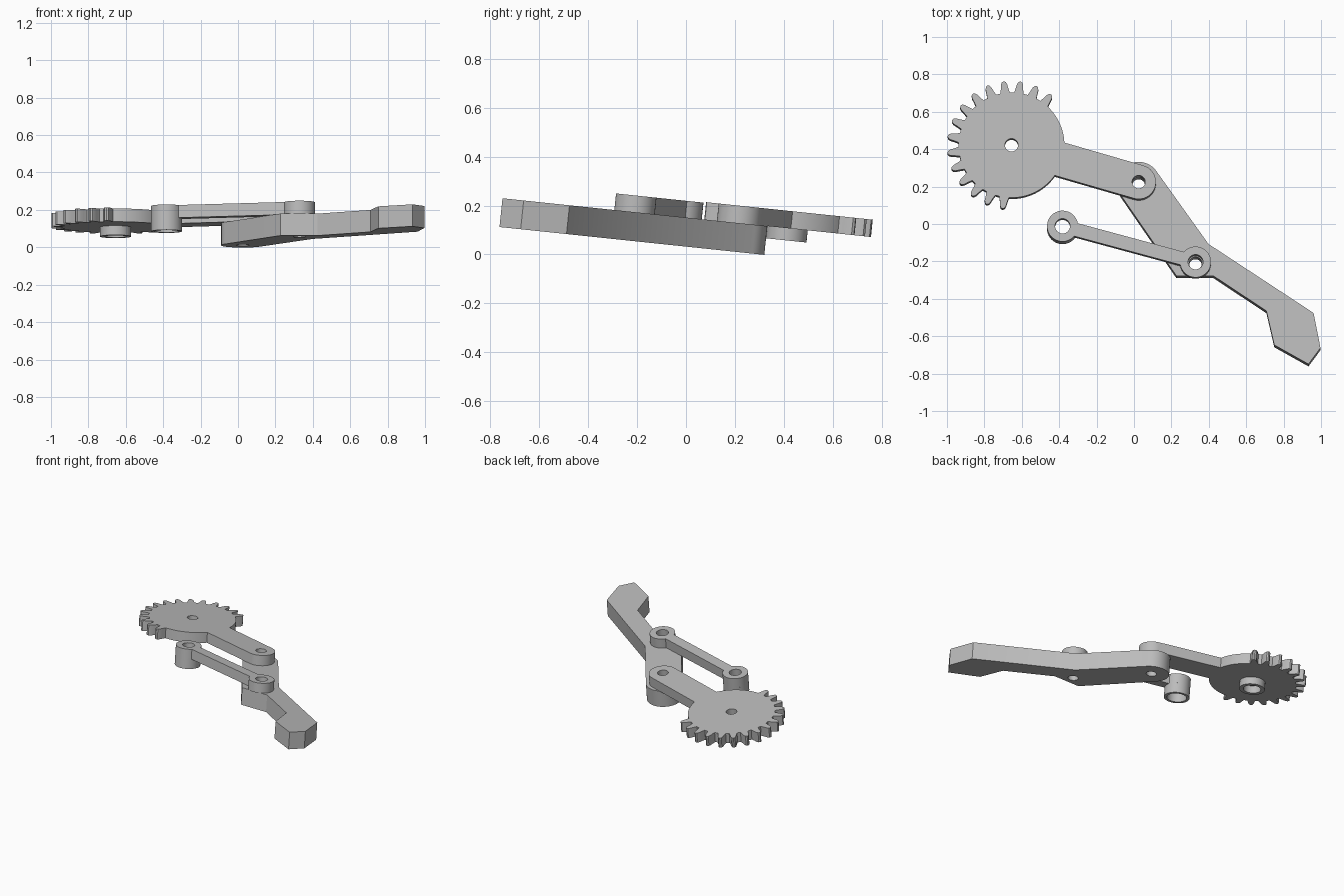
import bpy, bmesh, math
from mathutils import Matrix, Vector

if "Cube" in bpy.data.objects:
    bpy.data.objects.remove(bpy.data.objects["Cube"])

grey = bpy.data.materials.new("plain_grey")
grey.use_nodes = True
GREY = (0.5, 0.5, 0.5, 1)
grey.diffuse_color = GREY
grey.node_tree.nodes["Principled BSDF"].inputs["Base Color"].default_value = GREY

TILT = Matrix.Rotation(math.radians(-6), 4, 'X')


def arc(centre, radius, start, end, steps=32):
    """Points on an arc, angles in degrees."""
    angles = [math.radians(start + (end - start) * i / steps) for i in range(steps + 1)]
    return [(centre[0] + radius * math.cos(a), centre[1] + radius * math.sin(a)) for a in angles]


def circle(centre, radius):
    return arc(centre, radius, 0, 360, 40)[:-1]


def plate(name, loops, bottom, top):
    """Extrude an outline with holes into a solid plate."""
    curve = bpy.data.curves.new(name, 'CURVE')
    curve.dimensions = '2D'
    curve.fill_mode = 'BOTH'
    curve.extrude = (top - bottom) / 2
    for loop in loops:
        spline = curve.splines.new('POLY')
        spline.points.add(len(loop) - 1)
        for point, (x, y) in zip(spline.points, loop):
            point.co = (x, y, 0, 1)
        spline.use_cyclic_u = True
    obj = bpy.data.objects.new(name, curve)
    bpy.context.collection.objects.link(obj)
    bpy.ops.object.select_all(action='DESELECT')
    obj.select_set(True)
    bpy.context.view_layer.objects.active = obj
    bpy.ops.object.convert(target='MESH')
    obj = bpy.context.view_layer.objects.active
    bm = bmesh.new()
    bm.from_mesh(obj.data)
    bmesh.ops.remove_doubles(bm, verts=bm.verts, dist=0.0001)
    bmesh.ops.recalc_face_normals(bm, faces=bm.faces)
    bmesh.ops.translate(bm, verts=bm.verts, vec=(0, 0, (top + bottom) / 2))
    bm.transform(TILT)
    bm.to_mesh(obj.data)
    bm.free()
    obj.data.materials.clear()
    obj.data.materials.append(grey)
    bpy.ops.object.shade_smooth_by_angle(angle=math.radians(25))
    return obj


def heading(a, b):
    return math.degrees(math.atan2(b[1] - a[1], b[0] - a[0]))


# Pivot positions in the plane of the mechanism
gear_pivot = (-0.655, 0.401)
arm_pivot = (0.025, 0.203)
link_free = (-0.382, -0.034)
link_pivot = (0.329, -0.227)
LOW, MID, TOP = 0.032, 0.15, 0.221

# Finger: rounded pivot end, bent shank, pointed tip
finger = arc(arm_pivot, 0.115, 35, 215)
finger += [(0.227, -0.295), (0.425, -0.295), (0.708, -0.483), (0.75, -0.666),
           (0.933, -0.769), (0.997, -0.682), (0.96, -0.494), (0.398, -0.123)]
plate("finger", [finger, circle(arm_pivot, 0.034), circle(link_pivot, 0.034)], LOW, MID)

# Partly toothed gear with its drive arm, one outline
ROOT, TIP, EYE = 0.283, 0.345, 0.092
tooth = [(-5.2, ROOT), (-3.8, 0.305), (-2.9, 0.328), (-1.7, 0.341), (0, TIP),
         (1.7, 0.341), (2.9, 0.328), (3.8, 0.305), (5.2, ROOT)]
gear = []
for i in range(15):
    for offset, radius in tooth:
        gear += arc(gear_pivot, radius, 52 + 15 * i + offset, 0, 1)[:1]
aim = heading(gear_pivot, arm_pivot)
spread = math.degrees(math.asin(EYE / ROOT))
gear += arc(gear_pivot, ROOT, 270, 360 + aim - spread)
gear += arc(arm_pivot, EYE, aim - 90, aim + 90)
gear += arc(gear_pivot, ROOT, aim + spread, 44)
plate("gear_arm", [gear, circle(gear_pivot, 0.035), circle(arm_pivot, 0.035)], MID, TOP)

# Hollow boss under the gear
plate("gear_boss", [circle(gear_pivot, 0.083), circle(gear_pivot, 0.057)], 0.1, MID)

# Parallel link: two round ends joined by a narrow bar
BOSS = 0.083
aim = heading(link_free, link_pivot)
gap = math.degrees(math.asin(0.036 / BOSS))
link = arc(link_free, BOSS, aim + gap, aim + 360 - gap)
link += arc(link_pivot, BOSS, aim + 180 + gap, aim + 540 - gap)
plate("parallel_link", [link, circle(link_free, 0.04), circle(link_pivot, 0.04)], MID, 0.218)

# Hollow sleeve under the free end of the link
plate("link_sleeve", [circle(link_free, BOSS), circle(link_free, 0.064)], 0.082, MID)
